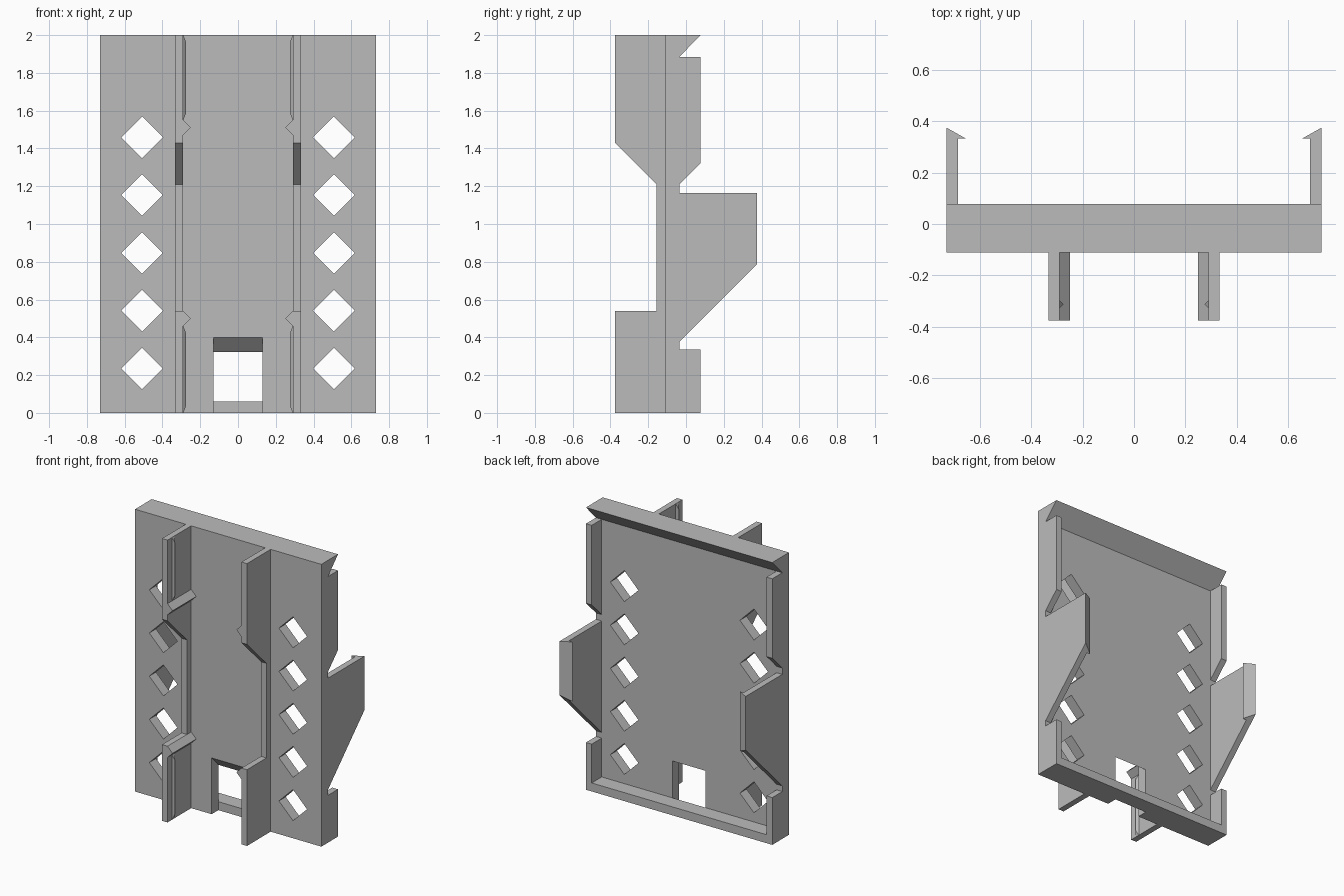
import bpy, bmesh
from mathutils import Vector

if "Cube" in bpy.data.objects:
    bpy.data.objects.remove(bpy.data.objects["Cube"], do_unlink=True)

grey = bpy.data.materials.new("plain grey")
grey.use_nodes = True
grey.diffuse_color = (0.5, 0.5, 0.5, 1)
grey.node_tree.nodes["Principled BSDF"].inputs["Base Color"].default_value = (0.5, 0.5, 0.5, 1)


def loft(name, start, end):
    """Solid between two matching loops of points."""
    bm = bmesh.new()
    a = [bm.verts.new(p) for p in start]
    b = [bm.verts.new(p) for p in end]
    bm.faces.new(a)
    bm.faces.new(b[::-1])
    for i in range(len(a)):
        j = (i + 1) % len(a)
        bm.faces.new((a[i], a[j], b[j], b[i]))
    bmesh.ops.recalc_face_normals(bm, faces=bm.faces)
    mesh = bpy.data.meshes.new(name)
    bm.to_mesh(mesh)
    bm.free()
    mesh.materials.append(grey)
    obj = bpy.data.objects.new(name, mesh)
    bpy.context.collection.objects.link(obj)
    return obj


def extrude_x(name, yz, x0, x1):
    return loft(name, [(x0, y, z) for y, z in yz], [(x1, y, z) for y, z in yz])


def extrude_y(name, xz, y0, y1):
    return loft(name, [(x, y0, z) for x, z in xz], [(x, y1, z) for x, z in xz])


def cut(target, cutter):
    cutter.hide_render = True
    mod = target.modifiers.new("cut", 'BOOLEAN')
    mod.operation = 'DIFFERENCE'
    mod.solver = 'EXACT'
    mod.object = cutter
    bpy.context.view_layer.objects.active = target
    bpy.ops.object.modifier_apply(modifier=mod.name)
    bpy.data.objects.remove(cutter, do_unlink=True)


FRONT, BACK, RIM = -0.11, -0.035, 0.077
HALF, INNER = 0.73, 0.685

# Main panel with the square bottom lip and the bevelled top lip
panel = extrude_x("back_panel", [
    (FRONT, 0), (RIM, 0), (RIM, 0.06), (BACK, 0.06),
    (BACK, 1.885), (RIM, 2), (FRONT, 2)], -INNER, INNER)

# Window at the foot, with a sloping head
cut(panel, extrude_x("window_cutter", [
    (-0.15, -0.1), (BACK, -0.1), (BACK, 0.06), (0, 0.12),
    (0, 0.285), (-0.15, 0.44)], -0.13, 0.13))

# Two columns of diamond holes
R = 0.11
for s in (-1, 1):
    for i in range(5):
        x, z = s * 0.508, 0.235 + i * 0.306
        cut(panel, extrude_y("diamond_cutter", [
            (x - R, z), (x, z - R), (x + R, z), (x, z + R)], -0.2, 0.05))

for side, s in (("left", 1), ("right", -1)):
    # Side wall: rim pieces, notches and the wide clip arm
    extrude_x(side + "_side_wall", [
        (FRONT, 0), (RIM, 0), (RIM, 0.335), (BACK, 0.335), (BACK, 0.375),
        (0.333, 0.743), (0.333, 1.165), (BACK, 1.165), (BACK, 1.21),
        (RIM, 1.322), (RIM, 1.885), (BACK, 1.885), (RIM, 2), (FRONT, 2)],
        s * INNER, s * HALF)

    # Barbed hook at the end of the clip arm
    barb = [(HALF, 0.333), (HALF, 0.375), (0.655, 0.333)]
    loft(side + "_clip_hook",
         [(s * x, y, y + 0.41) for x, y in barb],
         [(s * x, y, 1.165) for x, y in barb])

    # Front rib, cut back in the middle
    face = 0.29
    extrude_x(side + "_front_rib", [
        (FRONT, 0), (-0.375, 0), (-0.375, 0.54), (-0.157, 0.54),
        (-0.157, 1.21), (-0.375, 1.428), (-0.375, 2), (FRONT, 2)],
        s * face, s * 0.333)

    # Stop ridges across the rib and snap ridges along it
    for place, stop, low, high in (("lower", 0.5, 0, 0.46), ("upper", 1.51, 1.55, 2)):
        extrude_y(f"{side}_{place}_stop_ridge", [
            (s * face, stop - 0.04), (s * 0.25, stop), (s * face, stop + 0.04)],
            -0.375, FRONT)
        bm = bmesh.new()
        pts = [(face, -0.327, low), (face, -0.297, low), (face, -0.327, high),
               (face, -0.297, high), (0.274, -0.312, low + 0.04), (0.274, -0.312, high - 0.04)]
        for x, y, z in pts:
            bm.verts.new(Vector((s * x, y, z)))
        bmesh.ops.convex_hull(bm, input=bm.verts)
        bmesh.ops.recalc_face_normals(bm, faces=bm.faces)
        mesh = bpy.data.meshes.new("snap_ridge")
        bm.to_mesh(mesh)
        bm.free()
        mesh.materials.append(grey)
        bpy.context.collection.objects.link(
            bpy.data.objects.new(f"{side}_{place}_snap_ridge", mesh))
